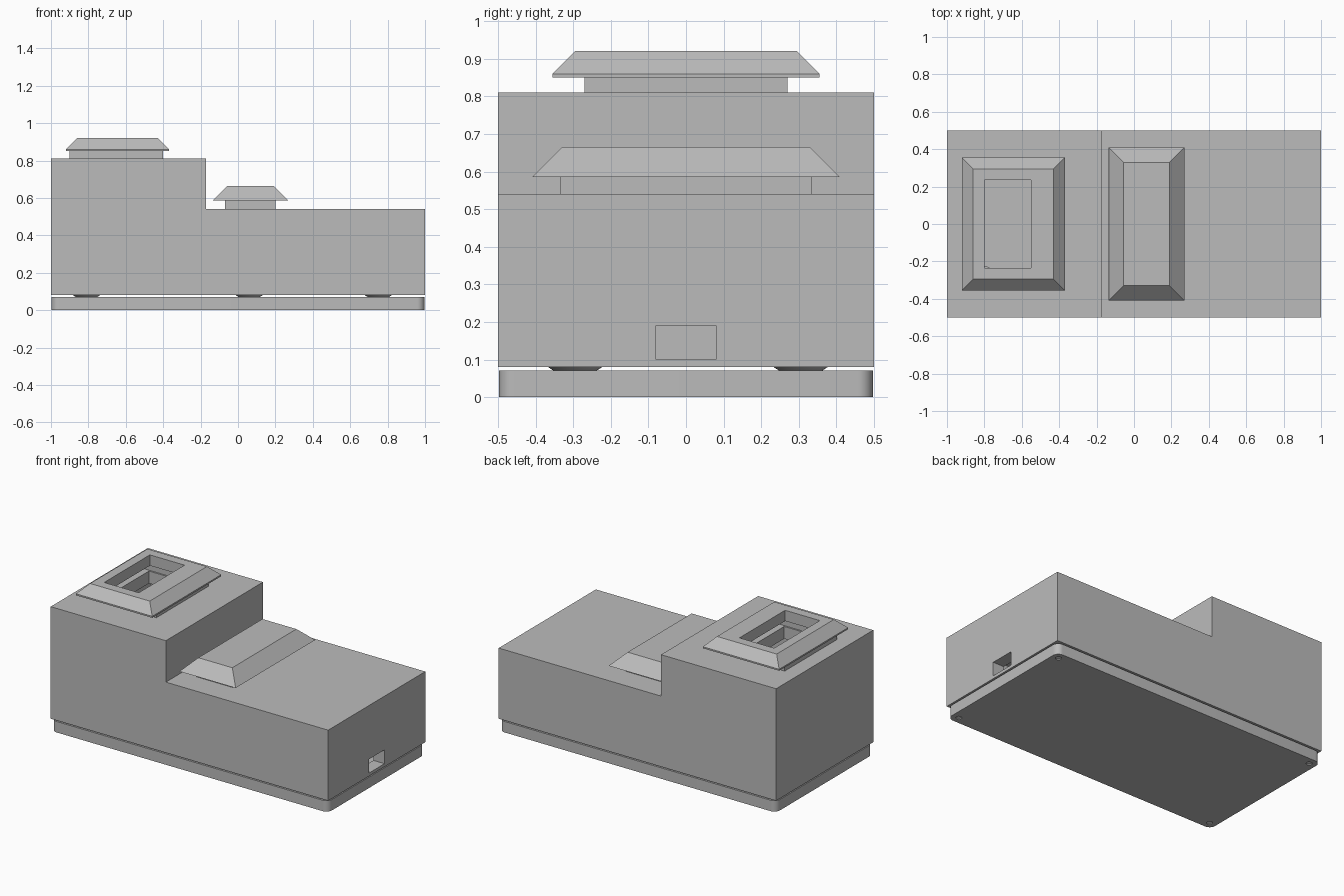
import bpy, bmesh
from mathutils import Matrix

cube = bpy.data.objects.get("Cube")
if cube:
    bpy.data.objects.remove(cube, do_unlink=True)


def material(name, value):
    m = bpy.data.materials.new(name)
    m.use_nodes = True
    color = (value, value, value, 1)
    m.diffuse_color = color
    m.node_tree.nodes["Principled BSDF"].inputs["Base Color"].default_value = color
    return m


GREY = material("plain grey", 0.5)
LIGHT = material("light grey", 0.75)


def finish(name, bm, mat=GREY):
    bmesh.ops.recalc_face_normals(bm, faces=bm.faces)
    mesh = bpy.data.meshes.new(name)
    bm.to_mesh(mesh)
    bm.free()
    mesh.materials.append(mat)
    ob = bpy.data.objects.new(name, mesh)
    bpy.context.collection.objects.link(ob)
    return ob


def loft(name, *rings):
    """Stack of rectangles, each given as (x0, x1, half depth, z)."""
    bm = bmesh.new()
    loops = [[bm.verts.new(p) for p in ((a, -h, z), (b, -h, z), (b, h, z), (a, h, z))]
             for a, b, h, z in rings]
    bm.faces.new(loops[0])
    bm.faces.new(loops[-1])
    for low, high in zip(loops, loops[1:]):
        for i in range(4):
            j = (i + 1) % 4
            bm.faces.new((low[i], low[j], high[j], high[i]))
    return finish(name, bm)


def box(name, x0, x1, half, z0, z1):
    return loft(name, (x0, x1, half, z0), (x0, x1, half, z1))


def stepped(name, inset, z0):
    """L-shaped side profile extruded across the depth."""
    end, step, half = 1 - inset, -0.17 - inset, 0.5 - inset
    low, high = 0.54 - inset, 0.81 - inset
    bm = bmesh.new()
    pts = ((-end, z0), (end, z0), (end, low), (step, low), (step, high), (-end, high))
    face = bm.faces.new([bm.verts.new((x, -half, z)) for x, z in pts])
    out = bmesh.ops.extrude_face_region(bm, geom=[face])["geom"]
    verts = [g for g in out if isinstance(g, bmesh.types.BMVert)]
    bmesh.ops.translate(bm, verts=verts, vec=(0, 2 * half, 0))
    return finish(name, bm)


def disc(name, x, y, z0, z1, r0, r1, mat=GREY):
    bm = bmesh.new()
    bmesh.ops.create_cone(bm, cap_ends=True, segments=32, radius1=r0, radius2=r1,
                          depth=z1 - z0,
                          matrix=Matrix.Translation((x, y, (z0 + z1) / 2)))
    ob = finish(name, bm, mat)
    smooth(ob)
    return ob


def select(ob):
    bpy.ops.object.select_all(action='DESELECT')
    ob.select_set(True)
    bpy.context.view_layer.objects.active = ob


def smooth(ob):
    select(ob)
    bpy.ops.object.shade_smooth_by_angle(angle=0.6)


def cut(ob, cutter):
    select(ob)
    mod = ob.modifiers.new("cut", 'BOOLEAN')
    mod.operation, mod.solver, mod.object = 'DIFFERENCE', 'EXACT', cutter
    bpy.ops.object.modifier_apply(modifier=mod.name)
    bpy.data.objects.remove(cutter, do_unlink=True)


# Hollow stepped housing, open below, with a port in the low end
body = stepped("housing", 0, 0.08)
cut(body, stepped("cavity_cutter", 0.08, -0.1))
cut(body, box("port_cutter", 0.85, 1.1, 0.08, 0.1, 0.19))
cut(body, box("shaft_cutter", -0.81, -0.54, 0.24, 0.6, 1))

# High open cap on its hollow collar
collar = box("high_collar", -0.9, -0.4, 0.27, 0.81, 0.85)
cut(collar, box("collar_cutter", -0.85, -0.45, 0.25, 0.7, 1))
cap = loft("high_cap", (-0.92, -0.37, 0.355, 0.85), (-0.92, -0.37, 0.355, 0.86),
           (-0.86, -0.43, 0.295, 0.92))
cut(cap, box("opening_cutter", -0.8, -0.55, 0.235, 0.7, 1))

# Low closed cap
box("low_collar", -0.07, 0.2, 0.335, 0.54, 0.585)
loft("low_cap", (-0.135, 0.27, 0.41, 0.585), (-0.055, 0.19, 0.33, 0.665))

# Base plate with rounded corners and screw holes
base = box("base_plate", -0.997, 0.997, 0.497, 0, 0.071)
bm = bmesh.new()
bm.from_mesh(base.data)
upright = [e for e in bm.edges if abs(e.verts[0].co.z - e.verts[1].co.z) > 0.01]
bmesh.ops.bevel(bm, geom=upright, offset=0.04, segments=8, profile=0.5, affect='EDGES')
bm.to_mesh(base.data)
bm.free()
for x in (-0.95, 0.95):
    for y in (-0.45, 0.45):
        cut(base, disc("screw_cutter", x, y, -0.02, 0.02, 0.018, 0.018))
        disc("screw", x, y, 0.006, 0.03, 0.0175, 0.0175, LIGHT)
smooth(base)

# Round spacers between base and housing
for x in (-0.81, 0.06, 0.75):
    for y in (-0.295, 0.305):
        disc("spacer", x, y, 0.069, 0.08, 0.055, 0.072)
